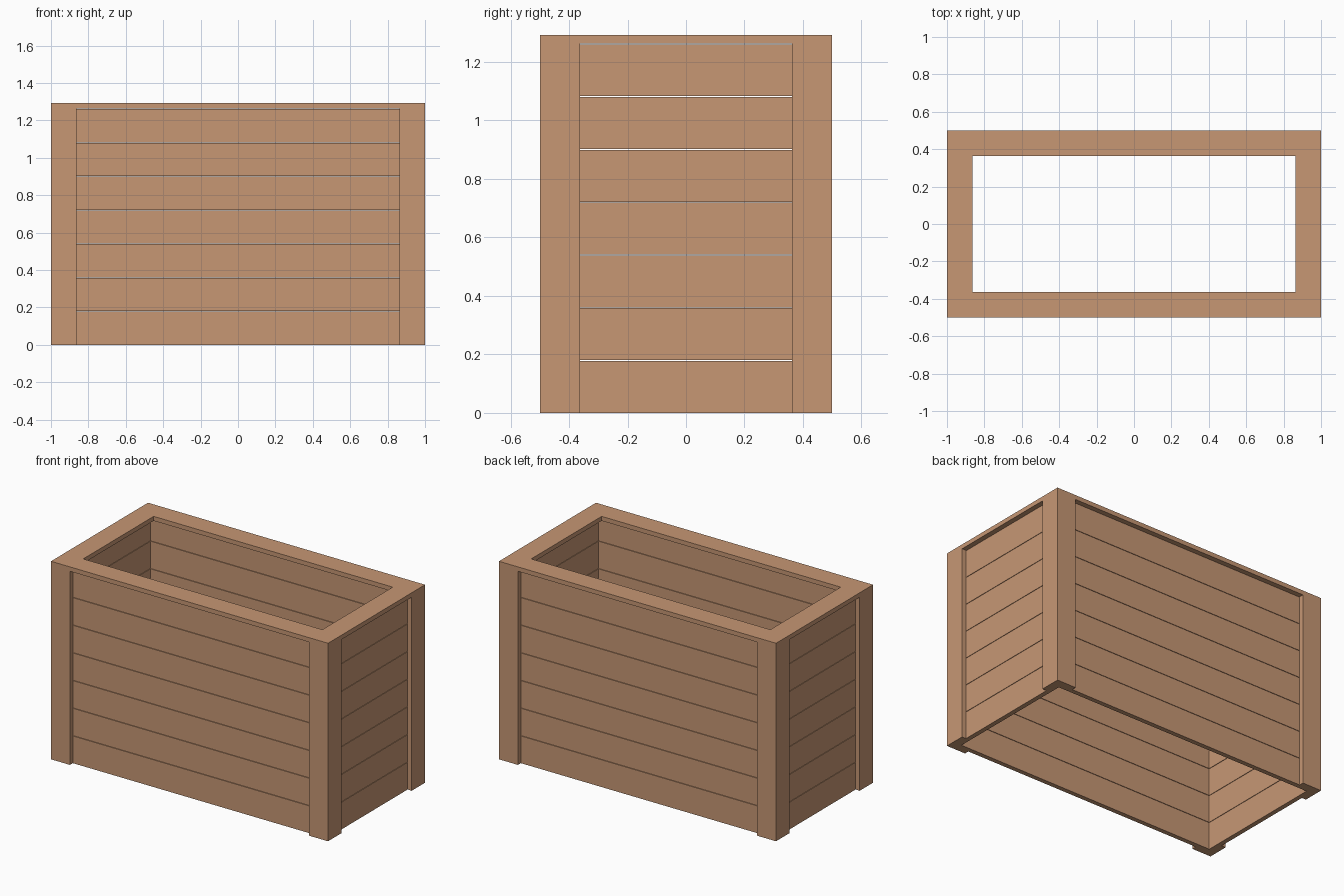
import bpy, bmesh

if "Cube" in bpy.data.objects:
    bpy.data.objects.remove(bpy.data.objects["Cube"])

wood = bpy.data.materials.new("warm wood")
wood.diffuse_color = (0.57, 0.31, 0.175, 1)
wood.use_nodes = True
wood.node_tree.nodes["Principled BSDF"].inputs["Base Color"].default_value = wood.diffuse_color

HX, HY = 1.0, 0.5          # outer half sizes
T = 0.03                   # board thickness
W = 0.137                  # width of posts and rim
PITCH, GAP, ROWS = 0.1805, 0.003, 7
RIM_Z, TOP = 1.263, 1.292


def prism(name, outline, z0, z1):
    """Extrude a flat outline from z0 up to z1."""
    bm = bmesh.new()
    low = [bm.verts.new((x, y, z0)) for x, y in outline]
    high = [bm.verts.new((x, y, z1)) for x, y in outline]
    bm.faces.new(low)
    bm.faces.new(high)
    n = len(outline)
    for i in range(n):
        j = (i + 1) % n
        bm.faces.new((low[i], low[j], high[j], high[i]))
    bmesh.ops.recalc_face_normals(bm, faces=bm.faces)
    mesh = bpy.data.meshes.new(name)
    bm.to_mesh(mesh)
    bm.free()
    mesh.materials.append(wood)
    obj = bpy.data.objects.new(name, mesh)
    bpy.context.collection.objects.link(obj)
    return obj


def rect(x0, x1, y0, y1):
    return [(x0, y0), (x1, y0), (x1, y1), (x0, y1)]


# L-shaped corner posts
L = [(0, 0), (W, 0), (W, T), (T, T), (T, W), (0, W)]
for sx, side in ((-1, "left"), (1, "right")):
    for sy, end in ((-1, "front"), (1, "back")):
        prism(f"{end}_{side}_post",
              [(sx * (HX - a), sy * (HY - b)) for a, b in L], 0, RIM_Z)

# Horizontal wall slats, set back behind the posts
for r in range(ROWS):
    z0 = r * PITCH
    z1 = z0 + PITCH - GAP
    for s, end, side in ((-1, "front", "left"), (1, "back", "right")):
        y0, y1 = sorted((s * (HY - T), s * (HY - 2 * T)))
        prism(f"{end}_slat_{r + 1}", rect(-HX + T, HX - T, y0, y1), z0, z1)
        x0, x1 = sorted((s * (HX - T), s * (HX - 2 * T)))
        prism(f"{side}_slat_{r + 1}", rect(x0, x1, -HY + 2 * T, HY - 2 * T), z0, z1)

# Mitred top rim
for s, end, side in ((-1, "front", "left"), (1, "back", "right")):
    prism(f"{end}_rim", [(-HX, s * HY), (HX, s * HY),
                         (HX - W, s * (HY - W)), (-HX + W, s * (HY - W))], RIM_Z, TOP)
    prism(f"{side}_rim", [(s * HX, -HY), (s * HX, HY),
                          (s * (HX - W), HY - W), (s * (HX - W), -HY + W)], RIM_Z, TOP)
